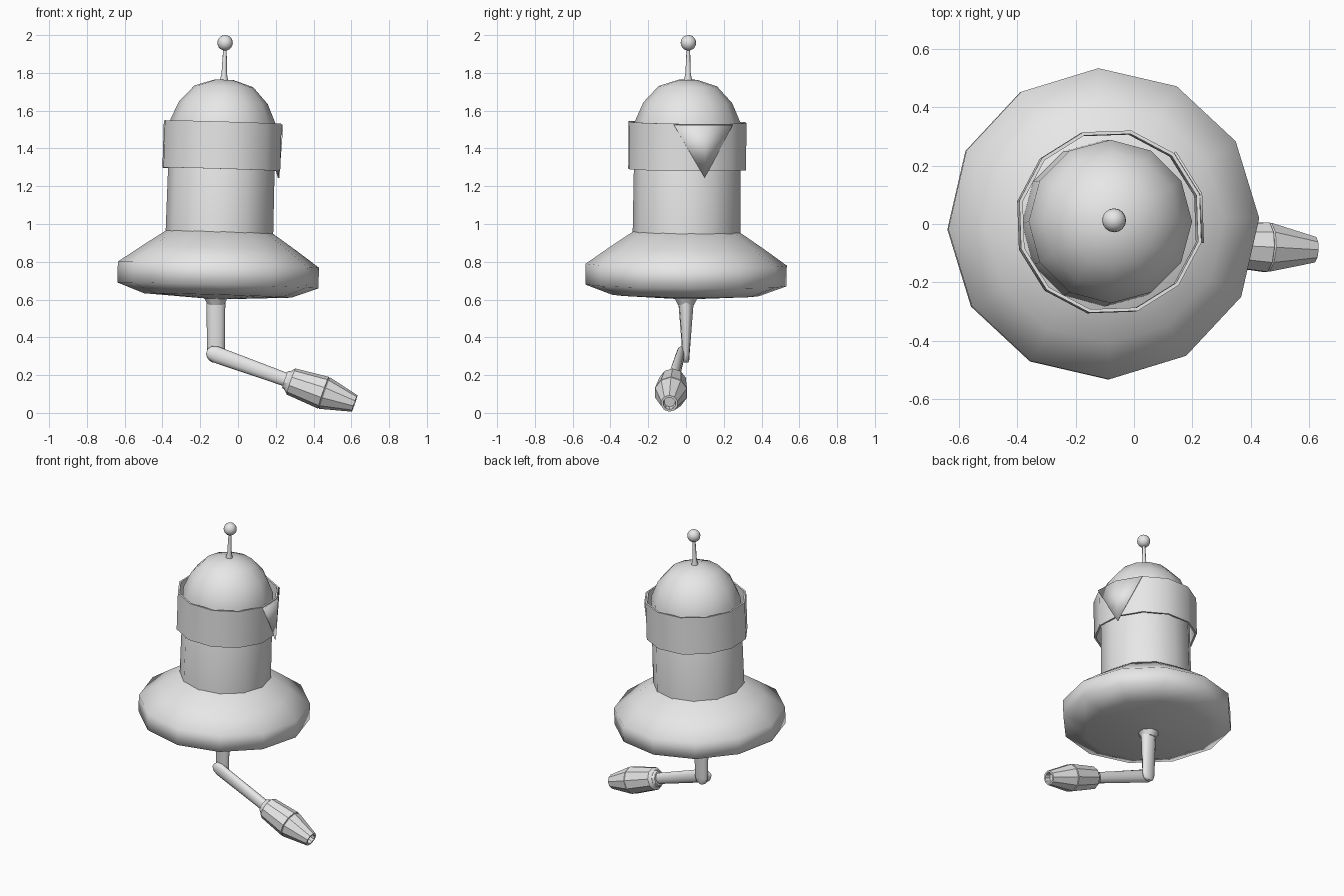
import bpy, bmesh, math
from mathutils import Matrix, Vector

if "Cube" in bpy.data.objects:
    bpy.data.objects.remove(bpy.data.objects["Cube"])

gray = bpy.data.materials.new("light_gray")
gray.diffuse_color = (0.8, 0.8, 0.8, 1)
gray.use_nodes = True
gray.node_tree.nodes["Principled BSDF"].inputs["Base Color"].default_value = gray.diffuse_color


def finish(name, bm, angle):
    bmesh.ops.recalc_face_normals(bm, faces=bm.faces)
    me = bpy.data.meshes.new(name)
    bm.to_mesh(me)
    bm.free()
    me.materials.append(gray)
    ob = bpy.data.objects.new(name, me)
    bpy.context.collection.objects.link(ob)
    bpy.ops.object.select_all(action='DESELECT')
    ob.select_set(True)
    bpy.context.view_layer.objects.active = ob
    bpy.ops.object.shade_smooth_by_angle(angle=math.radians(angle))
    return ob


def loft(name, rings, n, frame, phase=0, angle=40, closed=False):
    """Skin elliptical rings (radius x, radius y, height) along the frame's z axis."""
    bm = bmesh.new()
    loops = []
    for rx, ry, z in rings:
        loop = []
        for i in range(n):
            a = math.radians(phase) + math.tau * i / n
            loop.append(bm.verts.new(frame @ Vector((rx * math.cos(a), ry * math.sin(a), z))))
        loops.append(loop)
    pairs = list(zip(loops, loops[1:]))
    if closed:
        pairs.append((loops[-1], loops[0]))
    else:
        bm.faces.new(loops[0])
        bm.faces.new(loops[-1])
    for lo, hi in pairs:
        for i in range(n):
            j = (i + 1) % n
            bm.faces.new((lo[i], lo[j], hi[j], hi[i]))
    return finish(name, bm, angle)


def lathe(name, profile, n, frame, **kw):
    return loft(name, [(r, r, z) for r, z in profile], n, frame, **kw)


def axis_frame(origin, direction):
    z = Vector(direction).normalized()
    x = Vector((0, 1, 0)).cross(z).normalized()
    y = z.cross(x)
    return Matrix.Translation(origin) @ Matrix((x, y, z)).transposed().to_4x4()


# slightly leaning body axis; heights along it match world heights
body = axis_frame((-0.127, -0.007, 0), (0.03, 0.01, 1))

# wide skirt disc
lathe("skirt", [(0.02, 0.602), (0.39, 0.622), (0.533, 0.675), (0.533, 0.785),
                (0.41, 0.872), (0.28, 0.96), (0.2, 0.965)], 12, body, phase=2, angle=80)

# cylindrical torso with domed head
lathe("torso_and_dome", [(0.285, 0.94), (0.28, 1.54), (0.235, 1.643),
                         (0.155, 1.73), (0.05, 1.764)], 12, body, angle=40)

# collar: thin open band around the head
lathe("collar", [(0.32, 1.29), (0.32, 1.54), (0.308, 1.54), (0.308, 1.29)],
      12, body, phase=17, angle=40, closed=True)

# triangular flap folded over the collar's right side
bm = bmesh.new()
corners = []
for deg, r, z in [(-13, 0.325, 1.535), (17, 0.325, 1.535), (47, 0.325, 1.535), (17, 0.318, 1.255)]:
    a = math.radians(deg)
    corners.append(bm.verts.new(body @ Vector((r * math.cos(a), r * math.sin(a), z))))
bm.faces.new((corners[0], corners[1], corners[3]))
bm.faces.new((corners[1], corners[2], corners[3]))
flap = finish("collar_flap", bm, 40)
flap.modifiers.new("thickness", 'SOLIDIFY').thickness = 0.008
flap.modifiers["thickness"].offset = 0

# antenna rod and ball
lathe("antenna_rod", [(0.023, 1.755), (0.014, 1.8), (0.009, 1.94)], 8, body, angle=60)
bm = bmesh.new()
bmesh.ops.create_uvsphere(bm, u_segments=16, v_segments=10, radius=0.041,
                          matrix=body @ Matrix.Translation((0, 0, 1.96)))
finish("antenna_ball", bm, 60)

# upper arm: socket and flattened tapering bar with a rounded elbow end
arm = Matrix.Translation((-0.117, 0, 0))
lathe("arm_socket", [(0.045, 0.57), (0.065, 0.605)], 8, arm, phase=22.5)
loft("upper_arm", [(0.018, 0.012, 0.266), (0.037, 0.017, 0.278), (0.047, 0.019, 0.31),
                   (0.05, 0.042, 0.605)], 12, arm, angle=50)

# forearm: flattened bar from the elbow to the hand
elbow, wrist = Vector((-0.12, -0.028, 0.31)), Vector((0.27, -0.07, 0.17))
fore = axis_frame(elbow, wrist - elbow)
loft("forearm", [(0.015, 0.015, -0.047), (0.034, 0.02, -0.033), (0.044, 0.022, 0),
                 (0.036, 0.032, 0.40)], 12, fore, angle=50)

# hand: cuff, barrel and hollow tapering nozzle
hand = axis_frame(wrist, Vector((0.617, -0.088, 0.05)) - wrist)
lathe("hand_cuff", [(0.047, -0.022), (0.06, 0.012)], 10, hand, angle=30)
lathe("hand_barrel", [(0.055, -0.005), (0.073, 0.012), (0.089, 0.193), (0.083, 0.196)],
      10, hand, angle=30)
lathe("hand_nozzle", [(0.08, 0.192), (0.088, 0.2), (0.046, 0.368), (0.034, 0.368), (0.03, 0.335)],
      10, hand, angle=30)
